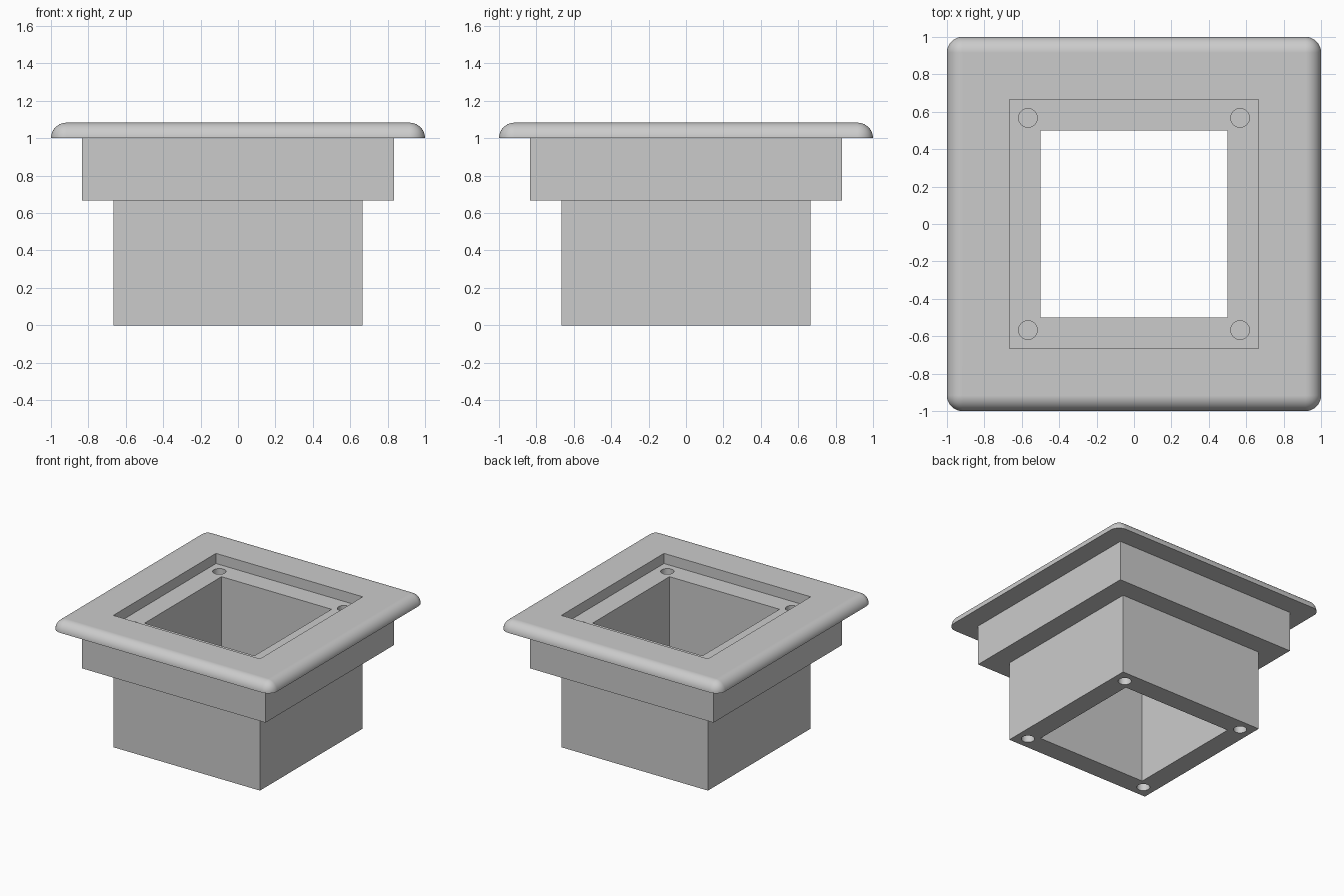
import bpy
import bmesh
from math import radians
from mathutils import Matrix, Vector

cube = bpy.data.objects.get("Cube")
if cube:
    bpy.data.objects.remove(cube, do_unlink=True)

R = 1 / 12          # flange thickness and edge radius
SHAFT, CORE, COLLAR = 0.5, 2 / 3, 5 / 6   # half widths
HOLE_POS, HOLE_R, HOLE_DEPTH = 0.567, 0.05, 1 / 3

grey = bpy.data.materials.new("plain_grey")
grey.use_nodes = True
colour = (0.6, 0.6, 0.6, 1)
grey.diffuse_color = colour
grey.node_tree.nodes["Principled BSDF"].inputs["Base Color"].default_value = colour


def make_object(name, bm):
    mesh = bpy.data.meshes.new(name)
    bm.to_mesh(mesh)
    bm.free()
    mesh.materials.append(grey)
    obj = bpy.data.objects.new(name, mesh)
    bpy.context.collection.objects.link(obj)
    return obj


def box_bmesh(half, z0, z1):
    bm = bmesh.new()
    scale = Matrix.Diagonal((2 * half, 2 * half, z1 - z0, 1))
    place = Matrix.Translation((0, 0, (z0 + z1) / 2))
    bmesh.ops.create_cube(bm, size=1, matrix=place @ scale)
    return bm


def box(name, half, z0, z1):
    return make_object(name, box_bmesh(half, z0, z1))


def rod(name, x, y, z0, z1):
    bm = bmesh.new()
    bmesh.ops.create_cone(bm, cap_ends=True, segments=32, radius1=HOLE_R,
                          radius2=HOLE_R, depth=z1 - z0,
                          matrix=Matrix.Translation((x, y, (z0 + z1) / 2)))
    return make_object(name, bm)


def combine(target, other, operation):
    mod = target.modifiers.new(operation.lower(), "BOOLEAN")
    mod.operation = operation
    mod.solver = "EXACT"
    mod.object = other
    bpy.context.view_layer.objects.active = target
    bpy.ops.object.modifier_apply(modifier=mod.name)
    bpy.data.objects.remove(other, do_unlink=True)


# Flange: rounded block trimmed flat underneath
bm = box_bmesh(1, 0.8, 1 + R)
edges = [e for e in bm.edges if max(v.co.z for v in e.verts) > 1]
bmesh.ops.bevel(bm, geom=edges, offset=R, segments=10, profile=0.5,
                affect="EDGES", clamp_overlap=False)
bmesh.ops.bisect_plane(bm, geom=bm.verts[:] + bm.edges[:] + bm.faces[:],
                       dist=1e-5, plane_co=Vector((0, 0, 1)),
                       plane_no=Vector((0, 0, 1)), clear_inner=True)
rim = [e for e in bm.edges if e.is_boundary]
bmesh.ops.contextual_create(bm, geom=rim)
bmesh.ops.recalc_face_normals(bm, faces=bm.faces[:])
fitting = make_object("flanged_sleeve", bm)

# Stepped body under the flange
combine(fitting, box("collar", COLLAR, CORE, 1 + R / 2), "UNION")
combine(fitting, box("sleeve", CORE, 0, 0.9), "UNION")

# Recess in the flange and the square shaft
combine(fitting, box("recess_cutter", CORE, 1, 1.5), "DIFFERENCE")
combine(fitting, box("shaft_cutter", SHAFT, -0.5, 1.5), "DIFFERENCE")

# Blind screw holes from the ledge and from the underside
for x in (-HOLE_POS, HOLE_POS):
    for y in (-HOLE_POS, HOLE_POS):
        combine(fitting, rod("top_hole_cutter", x, y, 1 - HOLE_DEPTH, 1.04), "DIFFERENCE")
        combine(fitting, rod("bottom_hole_cutter", x, y, -0.1, HOLE_DEPTH), "DIFFERENCE")

# Smooth rounded edges, keep flat faces flat
bpy.ops.object.select_all(action="DESELECT")
fitting.select_set(True)
bpy.context.view_layer.objects.active = fitting
bpy.ops.object.shade_smooth_by_angle(angle=radians(30))
weighted = fitting.modifiers.new("flat_face_normals", "WEIGHTED_NORMAL")
weighted.keep_sharp = True
